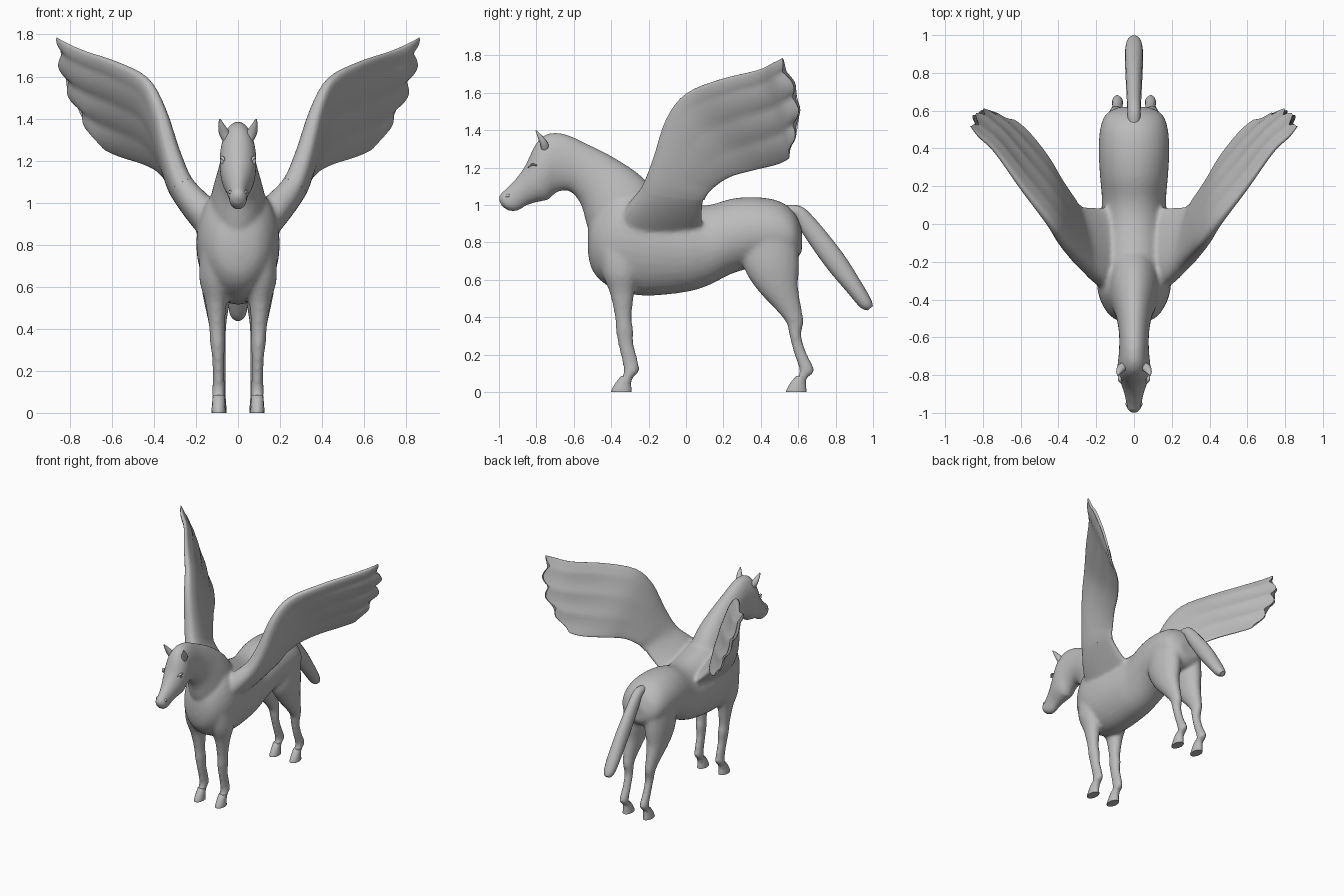
import bpy, math
from mathutils import Vector

grey = bpy.data.materials.new("stone grey")
grey.diffuse_color = (0.5, 0.5, 0.5, 1)


def spline(keys, steps):
    """Smooth curve through tuples of any length."""
    out, n = [], len(keys)
    for i in range(n - 1):
        k = [Vector(keys[max(0, min(n - 1, i + d))]) for d in (-1, 0, 1, 2)]
        for j in range(steps):
            t = j / steps
            out.append(k[1] + 0.5 * t * (k[2] - k[0] + t * (2 * k[0] - 5 * k[1] + 4 * k[2] - k[3]
                       + t * (3 * (k[1] - k[2]) + k[3] - k[0]))))
    return out + [Vector(keys[-1])]


def skin(name, rings):
    """Mesh from closed rings, capped at both ends."""
    n = len(rings[0])
    verts = [p for r in rings for p in r]
    faces = [(i * n + j, i * n + (j + 1) % n, (i + 1) * n + (j + 1) % n, (i + 1) * n + j)
             for i in range(len(rings) - 1) for j in range(n)]
    faces += [tuple(range(n))[::-1], tuple(range(len(verts) - n, len(verts)))]
    me = bpy.data.meshes.new(name)
    me.from_pydata(verts, [], faces)
    me.materials.append(grey)
    ob = bpy.data.objects.new(name, me)
    bpy.context.collection.objects.link(ob)
    bpy.ops.object.select_all(action='DESELECT')
    ob.select_set(True)
    bpy.context.view_layer.objects.active = ob
    bpy.ops.object.mode_set(mode='EDIT')
    bpy.ops.mesh.select_all(action='SELECT')
    bpy.ops.mesh.normals_make_consistent(inside=False)
    bpy.ops.object.mode_set(mode='OBJECT')
    bpy.ops.object.shade_smooth_by_angle(angle=math.radians(50))
    return ob


def loft(name, keys, side=1, n=20, steps=4):
    """Key: x, y, z, tilt of depth axis (0 = y, 90 = z), half width, half depth."""
    rings = []
    for x, y, z, a, w, d in spline(keys, steps):
        a, ring = math.radians(a), []
        for j in range(n):
            t = 2 * math.pi * j / n
            s = max(d, 0.002) * math.sin(t)
            ring.append((side * (x + max(w, 0.002) * math.cos(t)), y + s * math.cos(a), z + s * math.sin(a)))
        rings.append(ring)
    return skin(name, rings)


def wing_rings(side, n=80):
    """Key: leading edge, trailing edge, half thickness, feathering."""
    keys = [(.07, -.40, .85, .07, .10, .84, .10, 0), (.185, -.315, .99, .19, .085, .93, .085, 0),
            (.262, -.235, 1.1, .29, .10, 1.03, .068, 0), (.318, -.175, 1.25, .325, .145, 1.09, .06, 0),
            (.375, -.105, 1.46, .385, .235, 1.15, .052, .1), (.445, 0, 1.595, .46, .36, 1.185, .045, .3),
            (.585, .18, 1.67, .56, .485, 1.215, .036, .6), (.73, .38, 1.72, .635, .55, 1.245, .028, .9),
            (.82, .465, 1.76, .66, .56, 1.265, .024, 1.1), (.862, .515, 1.785, .675, .565, 1.285, .012, 1.2)]
    stations = spline(keys, 4)
    rings = []
    for i, k in enumerate(stations):
        lead, trail = Vector(k[0:3]), Vector(k[3:6])
        a, b = stations[max(0, i - 1)], stations[min(len(stations) - 1, i + 1)]
        span = (Vector(b[0:3]) + Vector(b[3:6]) - Vector(a[0:3]) - Vector(a[3:6])).normalized()
        normal = (trail - lead).cross(span).normalized()
        f = max(0, i / (len(stations) - 1) - .6) / .4
        ring = []
        for j in range(n):
            t = 2 * math.pi * j / n
            c = (1 - math.cos(t)) / 2
            wave = abs(math.sin(math.pi * (3.5 * c + .5)))
            push = f * f * (.085 * math.sin(math.pi * c) + .045 * (wave - 1))
            blunt = math.copysign(abs(math.sin(t)) ** .75, math.sin(t))
            off = k[6] * blunt * (1.15 - .7 * c) + .012 * k[7] * (wave - .6) * min(1, c * 5)
            p = lead.lerp(trail, c) + normal * off + Vector((.5, .8, .1)) * push
            ring.append((side * p.x, p.y, p.z))
        rings.append(ring)
    return rings


# Torso, from chest to rump
parts = [loft("body", [
    (0, -.525, .80, 90, .03, .05), (0, -.505, .80, 90, .10, .14), (0, -.45, .81, 90, .155, .22),
    (0, -.35, .82, 90, .193, .285), (0, -.2, .79, 90, .197, .275), (0, 0, .77, 90, .182, .235),
    (0, .12, .785, 90, .17, .215), (0, .25, .835, 90, .18, .2), (0, .38, .855, 90, .187, .187),
    (0, .5, .85, 90, .18, .17), (0, .58, .83, 90, .15, .13), (0, .62, .81, 90, .08, .06)], n=32)]

# Neck running on into the head and muzzle
parts.append(loft("neck_and_head", [
    (0, -.28, .86, 38, .15, .22), (0, -.375, 1.01, 41, .13, .2), (0, -.47, 1.125, 54, .098, .155),
    (0, -.575, 1.2, 70, .08, .135), (0, -.68, 1.225, 85, .08, .16), (0, -.755, 1.195, 96, .088, .17),
    (0, -.81, 1.125, 111, .08, .112), (0, -.875, 1.075, 110, .058, .08), (0, -.93, 1.03, 115, .044, .068),
    (0, -.968, 1.017, 113, .042, .052), (0, -.995, 1.015, 113, .02, .025)], n=28))

for s in (1, -1):
    # Legs, from the shoulder or thigh down to the pastern
    parts.append(loft("front_leg", [
        (.1, -.36, .80, 0, .08, .12), (.105, -.35, .64, 0, .08, .10), (.105, -.342, .53, 0, .052, .066),
        (.1, -.335, .4, 0, .037, .045), (.097, -.328, .33, 0, .036, .047), (.094, -.322, .26, 0, .029, .042),
        (.092, -.298, .16, 0, .028, .043), (.092, -.292, .11, 0, .031, .042), (.092, -.315, .075, 0, .03, .03),
        (.092, -.325, .03, 0, .03, .035)], s))
    parts.append(loft("hind_leg", [
        (.09, .45, .83, 0, .09, .15), (.095, .455, .68, 0, .088, .15), (.1, .485, .56, 0, .068, .115),
        (.098, .55, .44, 0, .045, .07), (.094, .582, .37, 0, .037, .046), (.09, .585, .3, 0, .032, .032),
        (.088, .61, .21, 0, .029, .034), (.088, .647, .115, 0, .031, .04), (.088, .62, .075, 0, .03, .027),
        (.088, .605, .03, 0, .03, .035)], s))
    # Shoulder of the wing, blended into the back
    parts.append(skin("wing_root", wing_rings(s)[:13]))

# Blend torso, neck, legs and wing roots into one skin
bpy.ops.object.select_all(action='DESELECT')
for p in parts:
    p.select_set(True)
bpy.context.view_layer.objects.active = parts[0]
bpy.ops.object.join()
body = parts[0]
m = body.modifiers.new("blend", 'REMESH')
m.mode, m.voxel_size, m.use_smooth_shade = 'VOXEL', 0.012, True
m = body.modifiers.new("soften", 'SMOOTH')
m.factor, m.iterations = 0.5, 8

for s in (1, -1):
    # Hooves, flaring forward to a flat sole
    for name, x, y in (("front_hoof", .092, -.345), ("hind_hoof", .088, .59)):
        loft(name, [(x, y + .025, .085, 0, .028, .028), (x, y + .01, .05, 0, .031, .042),
                    (x, y, .01, 0, .034, .055), (x, y, 0, 0, .034, .056)], s, n=14, steps=2)
    # Ears
    loft("ear", [(.045, -.75, 1.29, 20, .025, .025), (.062, -.758, 1.325, 20, .028, .022),
                 (.077, -.78, 1.365, 20, .017, .014), (.086, -.802, 1.398, 20, .003, .003)], s, n=10, steps=2)
    # Eyes with a lid ridge, and nostrils
    loft("eye", [(.058, -.822, 1.2, 100, .003, .004), (.07, -.822, 1.2, 100, .014, .018),
                 (.078, -.822, 1.2, 100, .005, .008)], s, n=12)
    loft("eyelid", [(.066, -.845, 1.202, 90, .004, .004), (.076, -.823, 1.216, 90, .01, .006),
                    (.076, -.797, 1.212, 90, .004, .004)], s, n=10)
    loft("nostril", [(.03, -.97, 1.045, 90, .003, .003), (.035, -.955, 1.05, 90, .01, .01),
                     (.034, -.93, 1.05, 90, .003, .003)], s, n=10)
    # Wing blade, emerging from its root
    skin("wing", wing_rings(s)[8:])

# Tail
loft("tail", [(0, .50, .965, 80, .03, .03), (0, .59, .965, 65, .035, .035), (0, .655, .89, 42, .038, .05),
              (0, .79, .71, 38, .045, .058), (0, .9, .56, 38, .048, .046), (0, .96, .475, 38, .04, .036),
              (0, .985, .448, 38, .02, .018)], n=16)
